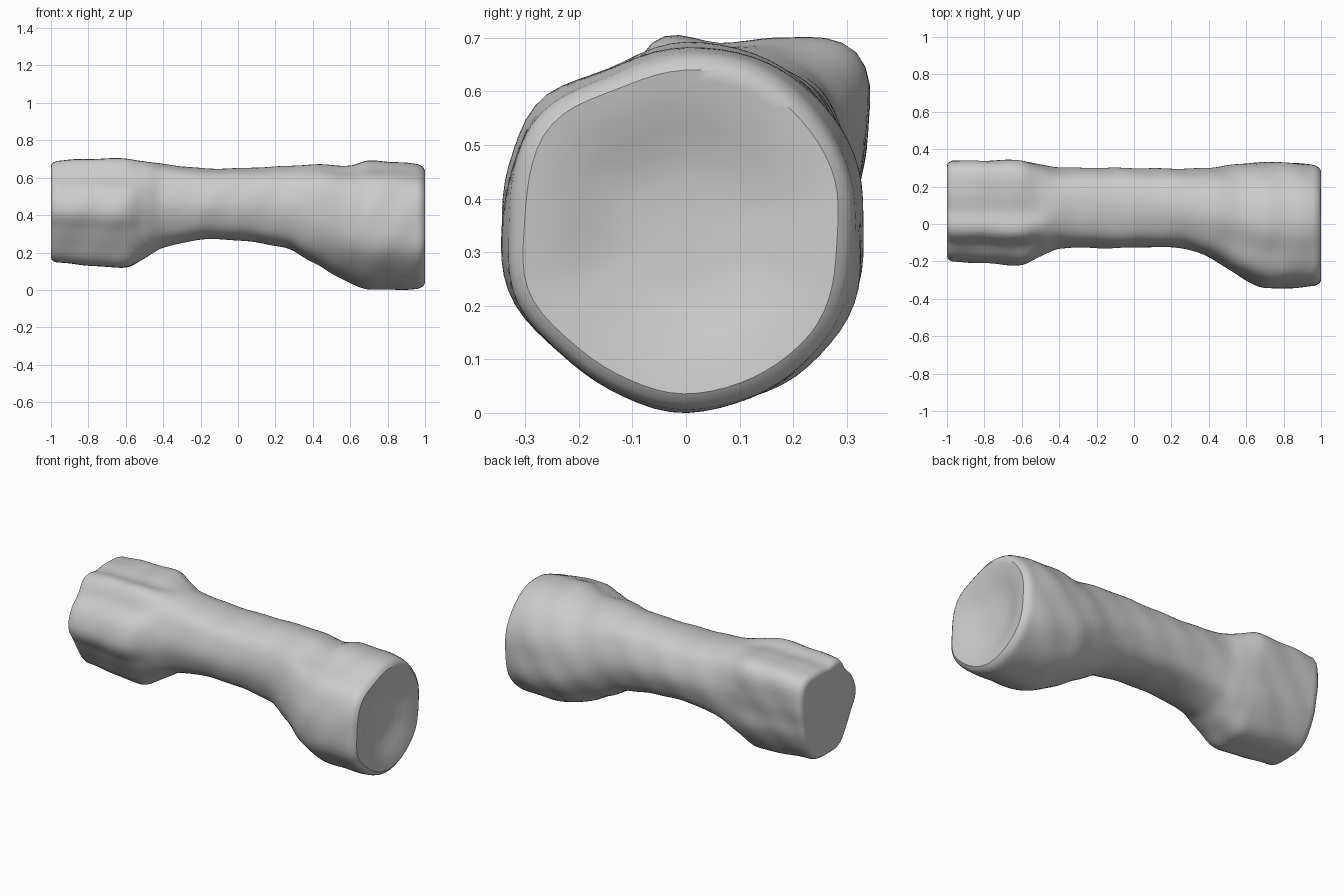
import bpy, bmesh, math

cube = bpy.data.objects.get("Cube")
if cube:
    bpy.data.objects.remove(cube, do_unlink=True)

SIDES = 72

# Cross-section radii around the axis, in equal angle steps from +y
KNOB_LEFT = (.315, .325, .335, .345, .345, .33, .35, .34,
             .33, .337, .325, .33, .345, .335, .335, .325)
KNOB_RIGHT = (.255, .295, .35, .30, .265, .295, .255, .275,
              .28, .25, .255, .29, .285, .295, .275, .26)
GRIP = (.21, .21, .215, .205, .2, .205, .215, .21) * 2

# Length stations: x, y min, y max, z min, z max
STATIONS = (
    (-1, -.20, .34, .15, .69), (-.8, -.21, .34, .13, .70),
    (-.6, -.22, .34, .12, .70), (-.5, -.175, .325, .17, .69),
    (-.4, -.13, .305, .225, .675), (-.15, -.13, .30, .27, .65),
    (.25, -.13, .295, .225, .66), (.4, -.18, .30, .145, .67),
    (.6, -.30, .325, .035, .665), (.7, -.34, .33, .005, .69),
    (.85, -.34, .33, 0, .685), (1, -.33, .31, .005, .67))


def smooth(a, b, x):
    t = min(1, max(0, (x - a) / (b - a)))
    return t * t * (3 - 2 * t)


def cubic(p, q, r, s, t):
    return q + t / 2 * (r - p + t * (2*p - 5*q + 4*r - s + t * (3*(q - r) + s - p)))


def profile(radii):
    """Smooth closed section, fitted to the unit square."""
    n = len(radii)
    pts = []
    for k in range(SIDES):
        f = k * n / SIDES
        i = int(f)
        r = cubic(radii[i - 1], radii[i], radii[(i + 1) % n], radii[(i + 2) % n], f - i)
        a = math.tau * k / SIDES
        pts.append((r * math.cos(a), r * math.sin(a)))
    fitted = []
    for axis in zip(*pts):
        lo, hi = min(axis), max(axis)
        fitted.append([(v - lo) / (hi - lo) for v in axis])
    return list(zip(*fitted))


def bounds(x):
    """Section limits at x, eased between the stations."""
    last = len(STATIONS) - 1
    i = max(k for k in range(last) if STATIONS[k][0] <= x)
    q, r = STATIONS[i], STATIONS[i + 1]
    p, s = STATIONS[max(i - 1, 0)], STATIONS[min(i + 2, last)]
    h = r[0] - q[0]
    t = (x - q[0]) / h
    out = []
    for c in range(1, 5):
        m0 = (r[c] - p[c]) / (r[0] - p[0]) * h
        m1 = (s[c] - q[c]) / (s[0] - q[0]) * h
        e = t * t * (3 - 2 * t)
        out.append(q[c] + e * (r[c] - q[c]) + t * (1-t) * ((1-t) * m0 - t * m1))
    return out


left, right, grip = profile(KNOB_LEFT), profile(KNOB_RIGHT), profile(GRIP)
bm = bmesh.new()


def ring(x, scale=1, dish=0):
    """One worn cross-section; dish pushes the end face inward."""
    y0, y1, z0, z1 = bounds(x)
    wl, wr = smooth(.25, .7, x), 1 - smooth(-.62, -.4, x)
    cy, cz = (y0 + y1) / 2, (z0 + z1) / 2
    verts = []
    for a, b, g in zip(left, right, grip):
        u, v = [wl * a[i] + wr * b[i] + (1 - wl - wr) * g[i] for i in (0, 1)]
        y, z = y0 + u * (y1 - y0), z0 + v * (z1 - z0)
        wear = .004 * math.sin(17*x + 9*y) * math.sin(19*z - 11*x + 13*y)
        s = scale * (1 + wear / .3)
        verts.append(bm.verts.new((x - dish, cy + (y - cy) * s, cz + (z - cz) * s)))
    return verts


# Right end face, rounded rim, body, left rim and hollow left end face
rings = [ring(-1, s) for s in (.1, .5, .8, .9)]
rings += [ring(-.995, .95), ring(-.985, .98)]
rings += [ring(-.97 + 1.93 * k / 110) for k in range(111)]
rings += [ring(.975, .99), ring(.99, .965), ring(1, .92)]
rings += [ring(1, s, d) for s, d in
          ((.86, .003), (.75, .01), (.6, .025), (.45, .042), (.3, .05), (.1, .052))]
for lower, upper in zip(rings, rings[1:]):
    for k in range(SIDES):
        n = (k + 1) % SIDES
        bm.faces.new((lower[k], lower[n], upper[n], upper[k]))
bm.faces.new(rings[0])
bm.faces.new(rings[-1])
bmesh.ops.recalc_face_normals(bm, faces=bm.faces)

mesh = bpy.data.meshes.new("worn_bar")
bm.to_mesh(mesh)
bm.free()
bar = bpy.data.objects.new("worn_bar", mesh)
bpy.context.collection.objects.link(bar)

# Plain grey material
grey = bpy.data.materials.new("light_grey")
grey.use_nodes = True
colour = (.6, .6, .6, 1)
grey.diffuse_color = colour
grey.node_tree.nodes["Principled BSDF"].inputs["Base Color"].default_value = colour
mesh.materials.append(grey)

bpy.context.view_layer.objects.active = bar
bar.select_set(True)
bpy.ops.object.shade_smooth_by_angle(angle=math.radians(40))
